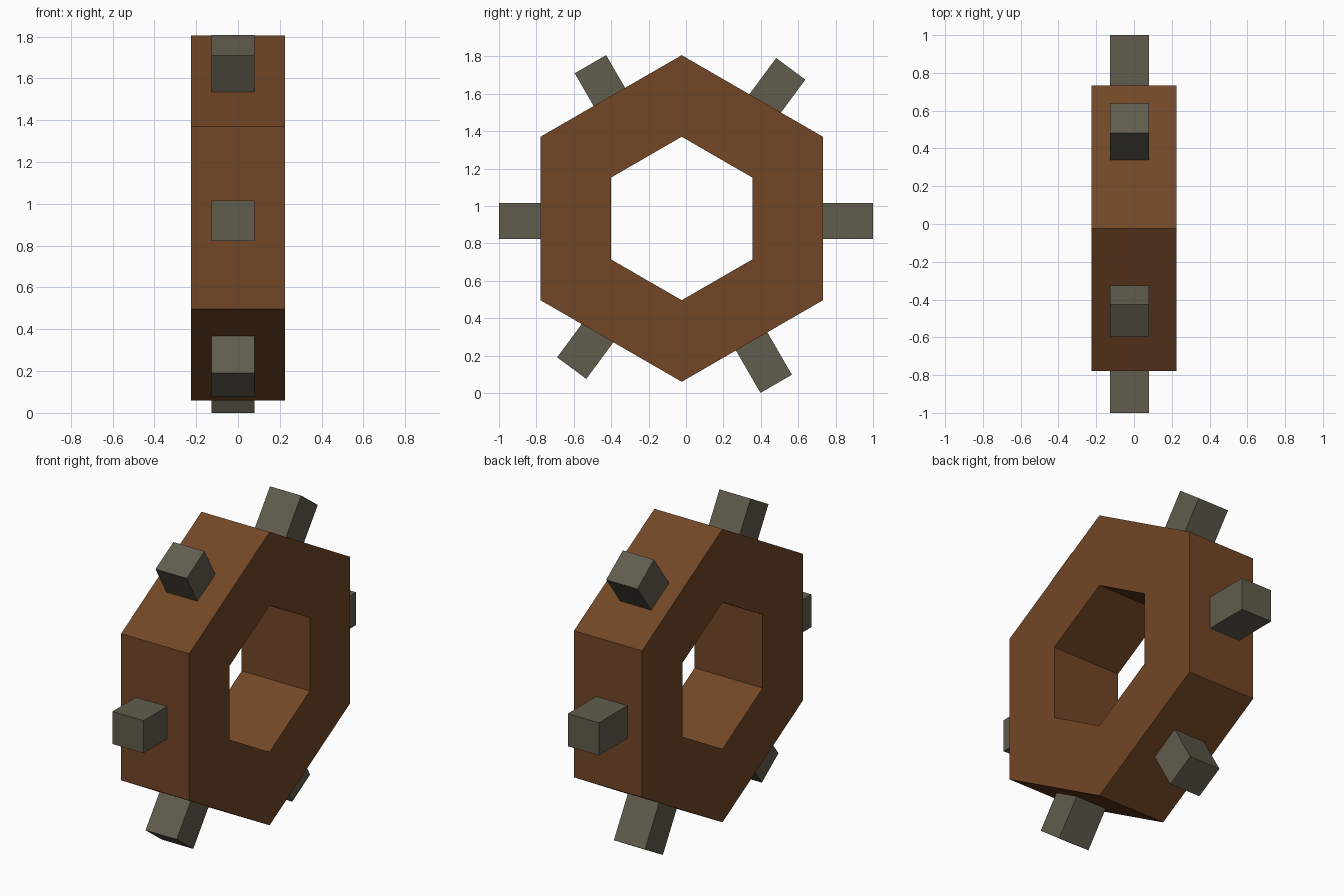
import bpy, bmesh, math
from mathutils import Vector, Matrix

if "Cube" in bpy.data.objects:
    bpy.data.objects.remove(bpy.data.objects["Cube"])


def material(name, rgb):
    m = bpy.data.materials.new(name)
    m.diffuse_color = (*rgb, 1)
    m.use_nodes = True
    m.node_tree.nodes["Principled BSDF"].inputs["Base Color"].default_value = m.diffuse_color
    return m


wood = material("brown wood", (0.17, 0.063, 0.019))
stone = material("dark grey", (0.119, 0.108, 0.075))


def add_object(name, bm, mat):
    bmesh.ops.recalc_face_normals(bm, faces=bm.faces)
    me = bpy.data.meshes.new(name)
    bm.to_mesh(me)
    bm.free()
    me.materials.append(mat)
    ob = bpy.data.objects.new(name, me)
    bpy.context.collection.objects.link(ob)
    return ob


# Hexagonal ring: a rectangular section swept around the x axis
CY, CZ, HALF = -0.023, 0.933, 0.2243
bm = bmesh.new()
section = [(-HALF, 0.873), (HALF, 0.873), (HALF, 0.437), (-HALF, 0.437)]
loops = []
for i in range(6):
    a = math.radians(90 + 60 * i)
    loops.append([bm.verts.new((x, CY + r * math.cos(a), CZ + r * math.sin(a)))
                  for x, r in section])
for i in range(6):
    p, q = loops[i], loops[(i + 1) % 6]
    for k in range(4):
        n = (k + 1) % 4
        bm.faces.new((p[k], p[n], q[n], q[k]))
add_object("hexagon_ring", bm, wood)

# Square pegs: (name, outer end centre y, z, outward angle in the yz plane)
PEG_X, PEG_W, PEG_LEN = -0.024, 0.194, 0.42
pegs = [
    ("right_peg", 1.0, 0.92, 0),
    ("upper_right_peg", 0.56, 1.733, 53.5),
    ("upper_left_peg", -0.511, 1.758, 120),
    ("left_peg", -1.0, 0.92, 180),
    ("lower_left_peg", -0.611, 0.133, 233.5),
    ("lower_right_peg", 0.482, 0.049, 300),
]
for name, y, z, deg in pegs:
    a = math.radians(deg)
    out = Vector((0, math.cos(a), math.sin(a)))
    centre = Vector((PEG_X, y, z)) - out * PEG_LEN / 2
    m = (Matrix.Translation(centre) @ Matrix.Rotation(a, 4, 'X')
         @ Matrix.Diagonal((0.205, PEG_LEN, PEG_W, 1)))
    bm = bmesh.new()
    bmesh.ops.create_cube(bm, size=1, matrix=m)
    add_object(name, bm, stone)
